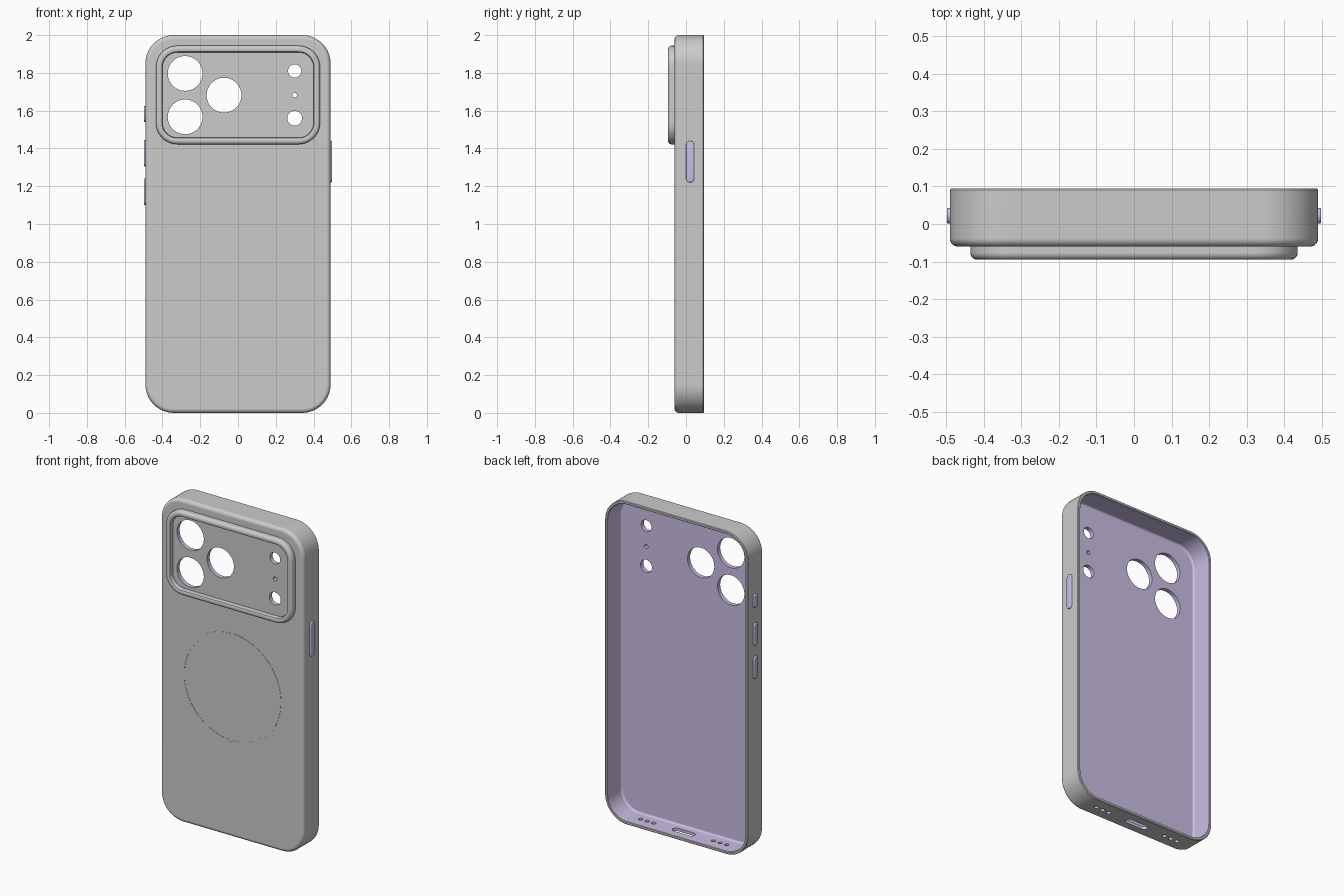
import bpy, bmesh, math
from mathutils import Matrix, Vector

if "Cube" in bpy.data.objects:
    bpy.data.objects.remove(bpy.data.objects["Cube"])

grey = bpy.data.materials.new("grey")
grey.diffuse_color = (0.8, 0.8, 0.8, 1)
grey.use_nodes = True
grey.node_tree.nodes["Principled BSDF"].inputs["Base Color"].default_value = grey.diffuse_color
lavender = bpy.data.materials.new("lavender")
lavender.diffuse_color = (0.60, 0.52, 0.78, 1)
lavender.use_nodes = True
lavender.node_tree.nodes["Principled BSDF"].inputs["Base Color"].default_value = lavender.diffuse_color


def rounded_rect(hw, hh, r, y, cz=0.0, n=14):
    """Points of a rounded rectangle in the xz plane at depth y."""
    pts = []
    for k, (sx, sz) in enumerate([(1, 1), (-1, 1), (-1, -1), (1, -1)]):
        for i in range(n + 1):
            a = math.pi / 2 * (k + i / n)
            pts.append(Vector((sx * (hw - r) + r * math.cos(a), y,
                               cz + sz * (hh - r) + r * math.sin(a))))
    return pts


def rounding(hw, hh, r, y, cz, f, steps=6):
    """Loops that turn a straight wall into a face towards -y."""
    out = []
    for i in range(steps + 1):
        a = math.pi / 2 * i / steps
        s = f * (1 - math.cos(a))
        out.append((hw - s, hh - s, r - s, y - f * math.sin(a), cz))
    return out


def loft(bm, loops, inner=0, mat=Matrix(), n=14):
    """Skin rounded-rectangle loops and cap both ends; first faces use slot 1."""
    rings = [[bm.verts.new(mat @ p) for p in rounded_rect(*l, n=n)] for l in loops]
    faces = [bm.faces.new(rings[0])]
    count = len(rings[0])
    for j in range(len(rings) - 1):
        a, b = rings[j], rings[j + 1]
        for i in range(count):
            k = (i + 1) % count
            f = bm.faces.new((a[i], a[k], b[k], b[i]))
            f.material_index = 1 if j < inner else 0
            faces.append(f)
    faces[0].material_index = 1 if inner else 0
    faces.append(bm.faces.new(rings[-1]))
    bmesh.ops.recalc_face_normals(bm, faces=faces)
    return faces


def make(name, bm, mats):
    me = bpy.data.meshes.new(name)
    bm.to_mesh(me)
    bm.free()
    for m in mats:
        me.materials.append(m)
    ob = bpy.data.objects.new(name, me)
    bpy.context.collection.objects.link(ob)
    return ob


def smooth(ob):
    bpy.ops.object.select_all(action='DESELECT')
    ob.select_set(True)
    bpy.context.view_layer.objects.active = ob
    bpy.ops.object.shade_smooth_by_angle(angle=math.radians(32))


# Case body: lined tray, outer wall, front face and raised camera rim in one skin
T = 0.018
CZ = 1.683
lining = rounding(0.49 - T, 1 - T, 0.15 - T, -0.028, 1, 0.012, 4)[::-1]
lining.append((0.49 - T, 1 - T, 0.15 - T, 0.092, 1))
rim = [(0.49 - T + 0.003, 1 - T + 0.003, 0.135, 0.095, 1),
       (0.486, 0.996, 0.146, 0.095, 1), (0.49, 1, 0.15, 0.091, 1)]
outer = rounding(0.49, 1, 0.15, -0.038, 1, 0.022)
bump = [(0.435, 0.261, 0.115, -0.06, CZ)]
bump += rounding(0.435, 0.261, 0.115, -0.077, CZ, 0.018)
bump += [(0.409, 0.235, 0.089, -0.095, CZ), (0.403, 0.229, 0.083, -0.092, CZ),
         (0.400, 0.226, 0.080, -0.086, CZ), (0.400, 0.226, 0.080, -0.066, CZ)]
bm = bmesh.new()
loft(bm, lining + rim + outer + bump, inner=len(lining))
case = make("case_body", bm, [grey, lavender])

# Cutters: lens, flash and sensor holes, charging slot, speaker holes
bm = bmesh.new()
for x, z, r in [(-0.28, 1.797, 0.092), (-0.28, 1.567, 0.092), (-0.074, 1.682, 0.092),
                (0.30, 1.81, 0.035), (0.30, 1.56, 0.039), (0.30, 1.682, 0.012)]:
    bmesh.ops.create_cone(bm, cap_ends=True, segments=48, radius1=r, radius2=r, depth=0.3,
                          matrix=Matrix.Translation((x, -0.05, z)) @ Matrix.Rotation(math.pi / 2, 4, 'X'))
for side in (-1, 1):
    for x in (0.205, 0.25, 0.295):
        bmesh.ops.create_cone(bm, cap_ends=True, segments=24, radius1=0.013, radius2=0.013,
                              depth=0.12, matrix=Matrix.Translation((side * x, 0.022, 0)))
down = Matrix.Translation((0, 0.022, 0)) @ Matrix.Rotation(math.pi / 2, 4, 'X')
loft(bm, [(0.075, 0.021, 0.0205, -0.06), (0.075, 0.021, 0.0205, 0.06)], mat=down, n=8)
for f in bm.faces:
    f.material_index = 1
cutter = make("hole_cutter", bm, [grey, lavender])
cutter.hide_render = True

mod = case.modifiers.new("holes", 'BOOLEAN')
mod.operation = 'DIFFERENCE'
mod.solver = 'EXACT'
mod.object = cutter
bpy.ops.object.select_all(action='DESELECT')
case.select_set(True)
bpy.context.view_layer.objects.active = case
bpy.ops.object.modifier_apply(modifier=mod.name)
bpy.data.objects.remove(cutter)
smooth(case)
wn = case.modifiers.new("flat_faces", 'WEIGHTED_NORMAL')
wn.keep_sharp = True

# Side buttons: one on the right, three on the left
for name, side, z0, z1 in [("power_button", 1, 1.22, 1.44), ("action_button", -1, 1.54, 1.625),
                           ("volume_up_button", -1, 1.305, 1.445),
                           ("volume_down_button", -1, 1.10, 1.24)]:
    hh = (z1 - z0) / 2
    mat = Matrix.Translation((side * 0.48, 0.022, (z0 + z1) / 2)) @ Matrix.Rotation(side * math.pi / 2, 4, 'Z')
    bm = bmesh.new()
    loft(bm, [(0.021, hh, 0.0205, 0)] + rounding(0.021, hh, 0.0205, -0.013, 0, 0.005, 4), mat=mat, n=8)
    smooth(make(name, bm, [lavender]))

# Magnet ring: two thin half rings with small gaps, and the alignment bar below
bm = bmesh.new()
for start in (-math.pi / 2, math.pi / 2):
    prev = None
    steps = 64
    for i in range(steps + 1):
        a = start + 0.03 + (math.pi - 0.06) * i / steps
        sec = [bm.verts.new((r * math.cos(a), y, 0.925 + r * math.sin(a)))
               for r, y in [(0.325, -0.058), (0.325, -0.0615), (0.337, -0.0615), (0.337, -0.058)]]
        if prev:
            for k in range(4):
                bm.faces.new((prev[k], prev[(k + 1) % 4], sec[(k + 1) % 4], sec[k]))
        if i in (0, steps):
            bm.faces.new(sec)
        prev = sec
bmesh.ops.recalc_face_normals(bm, faces=bm.faces[:])
smooth(make("magnet_ring", bm, [grey]))

bm = bmesh.new()
loft(bm, [(0.006, 0.07, 0.0055, -0.058, 0.44), (0.006, 0.07, 0.0055, -0.0608, 0.44)], n=6)
smooth(make("alignment_bar", bm, [grey]))
